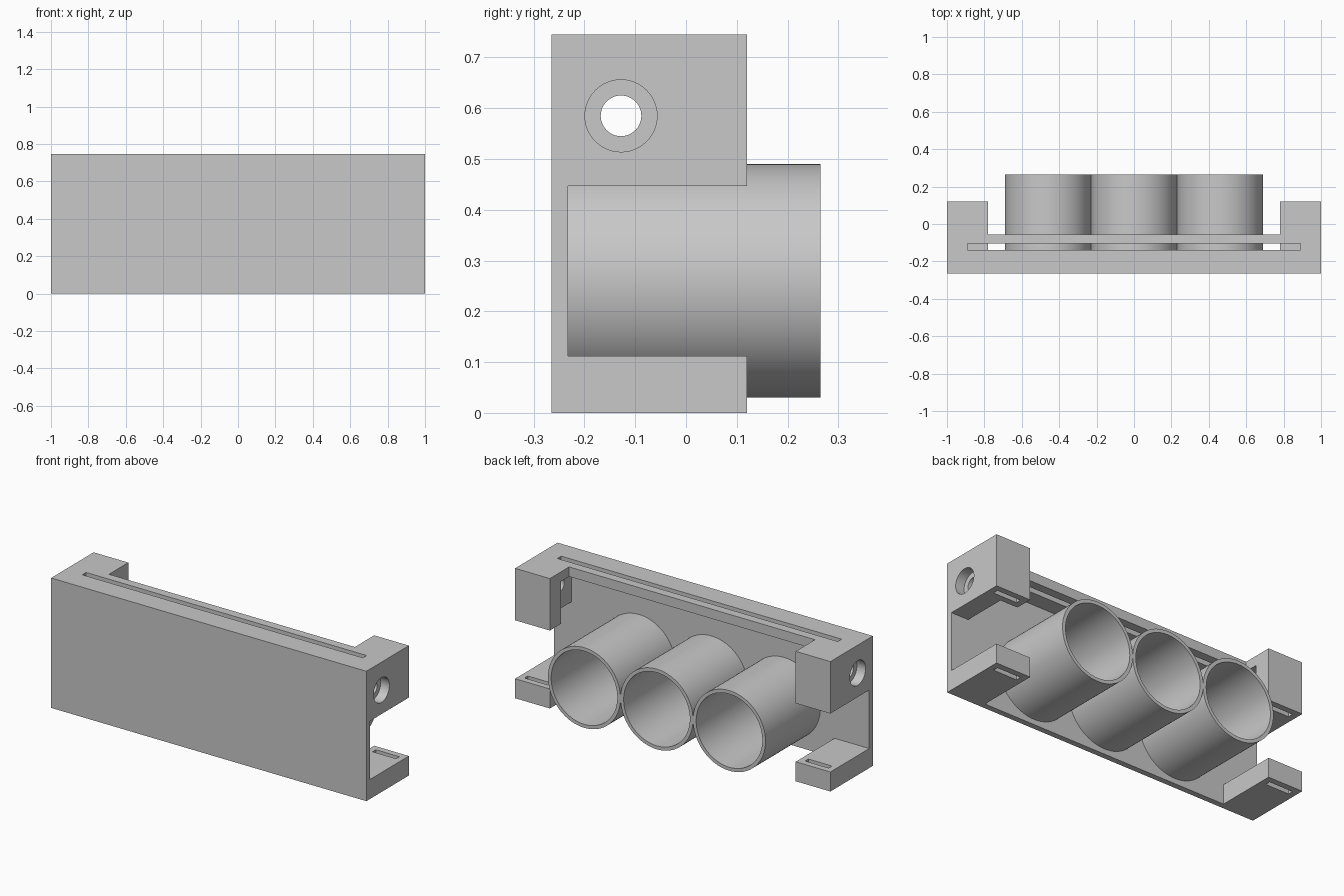
import bpy
import bmesh
import math
from mathutils import Matrix, Vector

if "Cube" in bpy.data.objects:
    bpy.data.objects.remove(bpy.data.objects["Cube"], do_unlink=True)

# One plain grey for the whole holder
grey = bpy.data.materials.new("plain_grey")
grey.use_nodes = True
COLOUR = (0.58, 0.58, 0.58, 1)
grey.diffuse_color = COLOUR
grey.node_tree.nodes["Principled BSDF"].inputs["Base Color"].default_value = COLOUR


def make_object(name, bm):
    bmesh.ops.recalc_face_normals(bm, faces=bm.faces[:])
    mesh = bpy.data.meshes.new(name)
    bm.to_mesh(mesh)
    bm.free()
    mesh.materials.append(grey)
    obj = bpy.data.objects.new(name, mesh)
    bpy.context.collection.objects.link(obj)
    return obj


def box(name, x, y, z):
    """Box from (min, max) ranges."""
    bm = bmesh.new()
    bmesh.ops.create_cube(bm, size=1)
    size = Vector([r[1] - r[0] for r in (x, y, z)])
    mid = Vector([(r[0] + r[1]) / 2 for r in (x, y, z)])
    bmesh.ops.transform(bm, matrix=Matrix.Translation(mid) @ Matrix.Diagonal(size).to_4x4(),
                        verts=bm.verts[:])
    return make_object(name, bm)


def rod(name, radius, x, y, z):
    """Cylinder along the x axis."""
    bm = bmesh.new()
    bmesh.ops.create_cone(bm, cap_ends=True, segments=48, radius1=radius,
                          radius2=radius, depth=x[1] - x[0])
    place = Matrix.Translation(((x[0] + x[1]) / 2, y, z)) @ Matrix.Rotation(math.pi / 2, 4, 'Y')
    bmesh.ops.transform(bm, matrix=place, verts=bm.verts[:])
    return make_object(name, bm)


def select_only(obj):
    bpy.ops.object.select_all(action='DESELECT')
    obj.select_set(True)
    bpy.context.view_layer.objects.active = obj


def carve(body, cutter):
    cutter.hide_render = True
    select_only(body)
    mod = body.modifiers.new("cut", 'BOOLEAN')
    mod.operation = 'DIFFERENCE'
    mod.solver = 'EXACT'
    mod.object = cutter
    bpy.ops.object.modifier_apply(modifier=mod.name)
    bpy.data.objects.remove(cutter, do_unlink=True)


def smooth(obj):
    select_only(obj)
    bpy.ops.object.shade_smooth_by_angle(angle=math.radians(35))


HEIGHT, FRONT, BACK = 0.745, -0.265, 0.12
PLATE, RAIL = -0.232, 0.69        # back of the front plate, underside of the top rail
LOW, HIGH = 0.112, 0.447          # gap between lower and upper corner blocks
INNER, WALL = 0.78, 0.89          # inner side of the blocks, inner side of end walls

# Frame: a solid block carved down to plate, rail and corner blocks
frame = box("frame", (-1, 1), (FRONT, BACK), (0, HEIGHT))
carve(frame, box("back_gap", (-INNER, INNER), (-0.055, 1), (-1, 1)))
carve(frame, box("under_rail", (-INNER, INNER), (PLATE, 1), (-1, RAIL)))
carve(frame, box("side_gap", (-2, 2), (PLATE, 1), (LOW, HIGH)))
carve(frame, box("block_pockets", (-WALL, WALL), (PLATE, 0.02), (0.3, RAIL)))

# Long slot through the top rail
carve(frame, box("rail_slot", (-WALL, WALL), (-0.14, -0.105), (0.6, 1)))

# Strap slots and stepped screw holes at both ends
for side in (-1, 1):
    def span(a, b):
        return tuple(sorted((side * a, side * b)))
    carve(frame, box("strap_slot", span(0.815, 0.965), (0.055, 0.085), (-0.1, 0.6)))
    carve(frame, rod("screw_hole", 0.04, span(0.8, 1.1), -0.128, 0.585))
    carve(frame, rod("screw_recess", 0.071, span(0.945, 1.1), -0.128, 0.585))
smooth(frame)

# Three open tubes standing out from the plate
for name, x in (("right_tube", -0.46), ("middle_tube", 0), ("left_tube", 0.46)):
    bm = bmesh.new()
    corners = [(0.21, -0.24), (0.23, -0.24), (0.23, 0.265), (0.21, 0.265)]
    ring = [bm.verts.new((r, y, 0)) for r, y in corners]
    edges = [bm.edges.new((ring[i], ring[(i + 1) % 4])) for i in range(4)]
    bmesh.ops.spin(bm, geom=ring + edges, axis=(0, 1, 0), cent=(0, 0, 0),
                   angle=math.tau, steps=80)
    bmesh.ops.remove_doubles(bm, verts=bm.verts[:], dist=0.0001)
    bmesh.ops.translate(bm, vec=(x, 0, 0.26), verts=bm.verts[:])
    smooth(make_object(name, bm))
